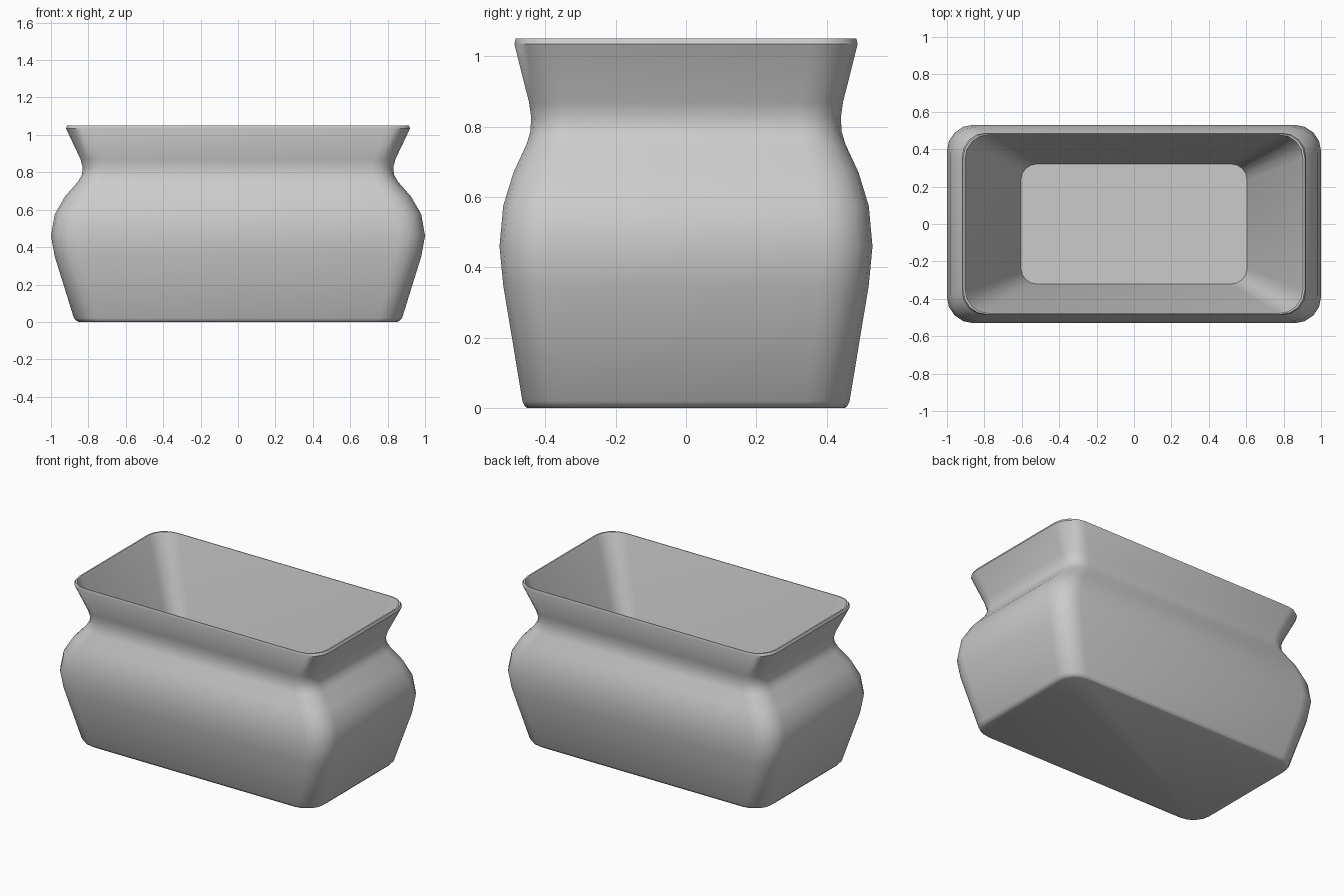
import bpy, bmesh, math

if "Cube" in bpy.data.objects:
    bpy.data.objects.remove(bpy.data.objects["Cube"])

HALF_X, HALF_Y, RADIUS, SEGS = 1.0, 0.53, 0.14, 4


def rounded_rect():
    """Outline of the widest section, counter-clockwise."""
    pts = []
    for i, (sx, sy) in enumerate([(1, 1), (-1, 1), (-1, -1), (1, -1)]):
        for k in range(SEGS + 1):
            a = math.radians(90 * (i + k / SEGS))
            pts.append((sx * (HALF_X - RADIUS) + RADIUS * math.cos(a),
                        sy * (HALF_Y - RADIUS) + RADIUS * math.sin(a)))
    return pts


# Wall profile: (scale of outline, height), up the outside, down the inside
profile = [
    (0.85, 0.0), (0.863, 0.005), (0.877, 0.02), (0.98, 0.35), (1.0, 0.46),
    (0.98, 0.575), (0.925, 0.67), (0.855, 0.75), (0.835, 0.785),
    (0.83, 0.825), (0.842, 0.87), (0.92, 1.035), (0.913, 1.05),
    (0.903, 1.05), (0.895, 1.035), (0.605, 0.19),
]

# Planter: loft the outline along the profile, cap base and inner floor
bm = bmesh.new()
outline = rounded_rect()
rings = [[bm.verts.new((x * s, y * s, z)) for x, y in outline]
         for s, z in profile]
n = len(outline)
for low, high in zip(rings, rings[1:]):
    for i in range(n):
        j = (i + 1) % n
        bm.faces.new((low[i], low[j], high[j], high[i]))
bm.faces.new(rings[0][::-1])
bm.faces.new(rings[-1])
bmesh.ops.recalc_face_normals(bm, faces=bm.faces)

mesh = bpy.data.meshes.new("planter")
bm.to_mesh(mesh)
bm.free()
planter = bpy.data.objects.new("planter", mesh)
bpy.context.collection.objects.link(planter)
bpy.context.view_layer.objects.active = planter
planter.select_set(True)
bpy.ops.object.shade_smooth_by_angle(angle=math.radians(40))
